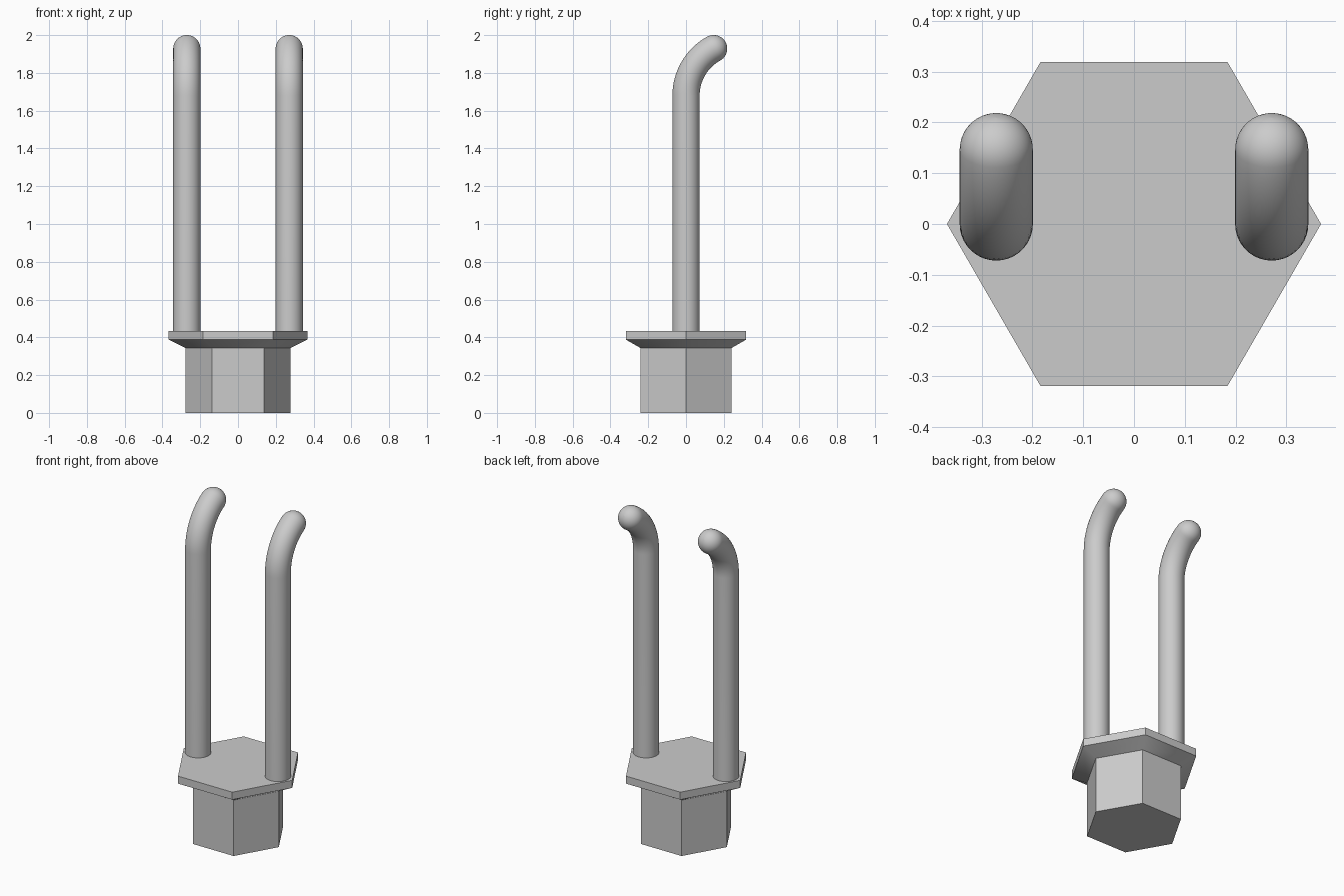
import bpy, bmesh, math
from mathutils import Vector

if "Cube" in bpy.data.objects:
    bpy.data.objects.remove(bpy.data.objects["Cube"])

steel = bpy.data.materials.new("plain_grey_metal")
steel.diffuse_color = (0.6, 0.6, 0.6, 1)
steel.use_nodes = True
steel.node_tree.nodes["Principled BSDF"].inputs["Base Color"].default_value = steel.diffuse_color


def loft(name, rings, is_smooth):
    """Skin a list of equal-length rings; is_smooth(i) shades the band after ring i."""
    bm = bmesh.new()
    loops = [[bm.verts.new(p) for p in ring] for ring in rings]
    n = len(loops[0])
    for i, (a, b) in enumerate(zip(loops, loops[1:])):
        for k in range(n):
            f = bm.faces.new((a[k], a[(k + 1) % n], b[(k + 1) % n], b[k]))
            f.smooth = is_smooth(i)
    bm.faces.new(loops[0][::-1])
    bm.faces.new(loops[-1])
    bmesh.ops.recalc_face_normals(bm, faces=bm.faces)
    # keep crisp rims between flat and smooth bands
    for e in bm.edges:
        if not all(f.smooth for f in e.link_faces):
            e.smooth = False
    mesh = bpy.data.meshes.new(name)
    bm.to_mesh(mesh)
    bm.free()
    mesh.materials.append(steel)
    obj = bpy.data.objects.new(name, mesh)
    bpy.context.collection.objects.link(obj)
    return obj


def hexagon(r, z):
    return [Vector((r * math.cos(k * math.pi / 3), r * math.sin(k * math.pi / 3), z))
            for k in range(6)]


# Hexagonal base with a flared flange on top
BASE_R, FLANGE_R = 0.277, 0.368
loft("hex_base",
     [hexagon(BASE_R, 0), hexagon(BASE_R, 0.343), hexagon(FLANGE_R, 0.388), hexagon(FLANGE_R, 0.434)],
     lambda i: i == 1)

# Round prongs: straight shaft, backward bend, domed tip
R, BEND_R, BEND, Z_BEND, SIDES = 0.072, 0.284, math.radians(61), 1.68, 40


def prong_ring(x, y, z, tilt, r):
    ring = []
    for k in range(SIDES):
        a = 2 * math.pi * k / SIDES
        u, v = r * math.cos(a), r * math.sin(a)
        ring.append(Vector((x + u, y + v * math.cos(tilt), z - v * math.sin(tilt))))
    return ring


def prong(name, x):
    rings = [prong_ring(x, 0, 0.43, 0, R)]
    for i in range(17):
        t = BEND * i / 16
        y, z = BEND_R * (1 - math.cos(t)), Z_BEND + BEND_R * math.sin(t)
        rings.append(prong_ring(x, y, z, t, R))
    for i in range(1, 12):
        a = math.radians(89.5) * i / 11
        d = R * math.sin(a)
        rings.append(prong_ring(x, y + d * math.sin(BEND), z + d * math.cos(BEND),
                                BEND, R * math.cos(a)))
    loft(name, rings, lambda i: True)


for side, x in (("left", -0.271), ("right", 0.271)):
    prong(side + "_prong", x)
